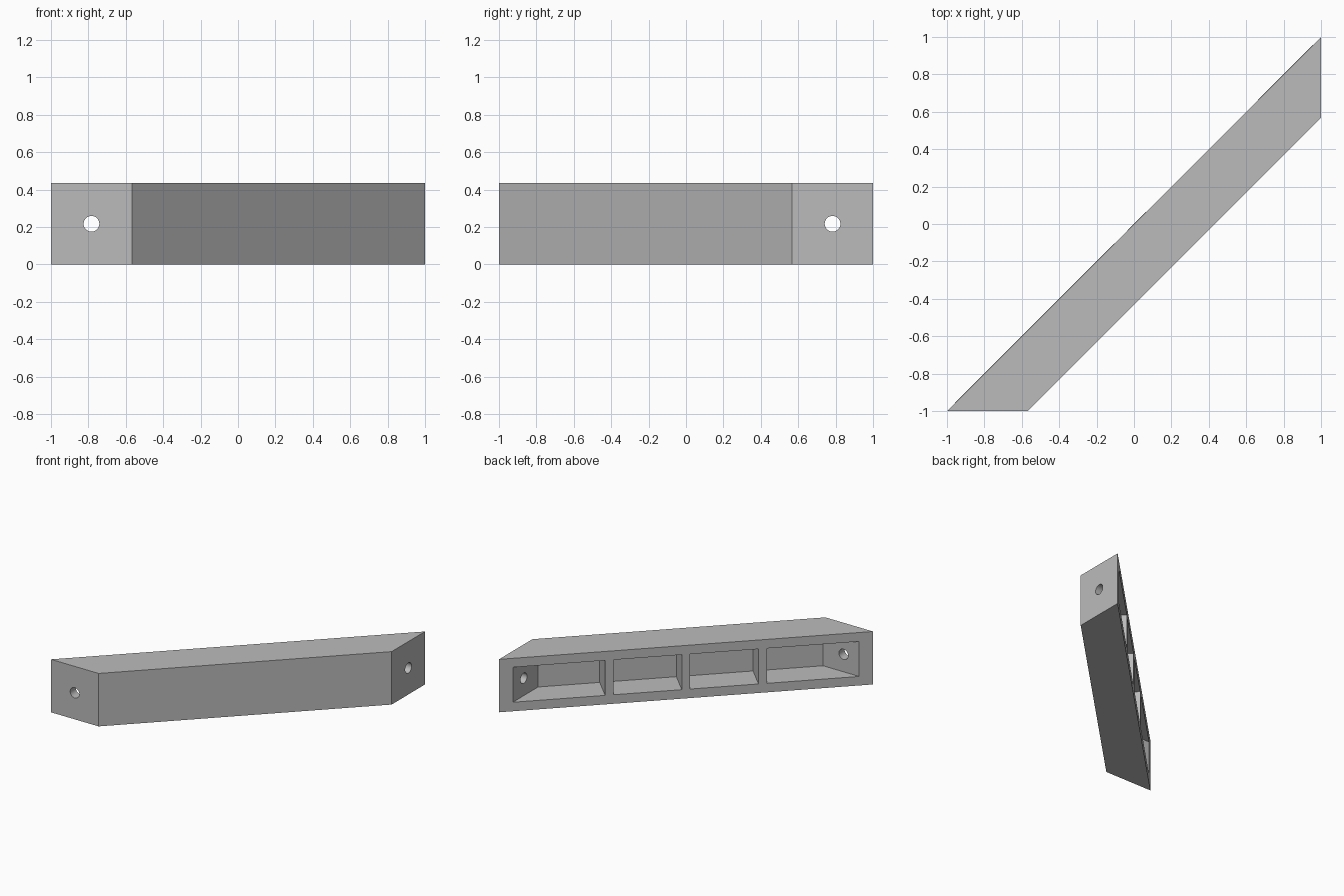
import bpy
import bmesh
from math import pi
from mathutils import Matrix

default = bpy.data.objects.get("Cube")
if default:
    bpy.data.objects.remove(default, do_unlink=True)

HEIGHT = 0.435
SPAN = 0.433        # length of each mitred end
WALL = 0.074        # shell thickness
FLOOR = 0.328       # depth of the pockets, measured along a mitred end
RIB = 0.0225        # half of a rib, measured in x
OUT = -0.1          # cutters start outside the open face

grey = bpy.data.materials.new("mid grey")
grey.use_nodes = True
colour = (0.5, 0.5, 0.5, 1)
grey.diffuse_color = colour
grey.node_tree.nodes["Principled BSDF"].inputs["Base Color"].default_value = colour


def make_object(name, bm):
    bmesh.ops.recalc_face_normals(bm, faces=bm.faces)
    mesh = bpy.data.meshes.new(name)
    bm.to_mesh(mesh)
    bm.free()
    mesh.materials.append(grey)
    obj = bpy.data.objects.new(name, mesh)
    bpy.context.collection.objects.link(obj)
    return obj


def prism(name, outline, low, high):
    bm = bmesh.new()
    base = bm.faces.new([bm.verts.new((x, y, low)) for x, y in outline])
    top = bmesh.ops.extrude_face_region(bm, geom=[base])["geom"]
    verts = [v for v in top if isinstance(v, bmesh.types.BMVert)]
    bmesh.ops.translate(bm, vec=(0, 0, high - low), verts=verts)
    return make_object(name, bm)


def hole(name, matrix):
    bm = bmesh.new()
    bmesh.ops.create_cone(bm, cap_ends=True, segments=32, radius1=0.042,
                          radius2=0.042, depth=0.25, matrix=matrix)
    return make_object(name, bm)


def square_side(t):
    """Pocket side perpendicular to the long face."""
    return [(t + e / 2, t - e / 2) for e in (OUT, FLOOR)]


# Mitred bar
beam = prism("mitred_beam", [(-1, -1), (SPAN - 1, -1), (1, 1 - SPAN), (1, 1)], 0, HEIGHT)

# Pocket sides: slanted at the two ends, square at the three ribs
end = 1 - WALL
sides = [[(e - end, -end) for e in (OUT, FLOOR)]]
for rib in (-0.41, 0, 0.41):
    sides += [square_side(rib - RIB), square_side(rib + RIB)]
sides.append([(end, end - e) for e in (OUT, FLOOR)])

cutters = [prism("pocket_cutter", a + b[::-1], WALL, HEIGHT - WALL)
           for a, b in zip(sides[::2], sides[1::2])]

# Screw holes through the two end walls
mid = 1 - SPAN / 2
cutters.append(hole("front_hole_cutter",
                    Matrix.Translation((-mid, -0.98, HEIGHT / 2)) @ Matrix.Rotation(pi / 2, 4, "X")))
cutters.append(hole("side_hole_cutter",
                    Matrix.Translation((0.98, mid, HEIGHT / 2)) @ Matrix.Rotation(pi / 2, 4, "Y")))

# Cut everything out, then drop the cutters
for cutter in cutters:
    cut = beam.modifiers.new(cutter.name, "BOOLEAN")
    cut.operation = "DIFFERENCE"
    cut.solver = "EXACT"
    cut.object = cutter
bpy.context.view_layer.objects.active = beam
beam.select_set(True)
for name in [m.name for m in beam.modifiers]:
    bpy.ops.object.modifier_apply(modifier=name)
for cutter in cutters:
    bpy.data.objects.remove(cutter, do_unlink=True)

# Round holes, crisp edges
bpy.ops.object.select_all(action="DESELECT")
beam.select_set(True)
bpy.ops.object.shade_smooth_by_angle(angle=pi / 6)
